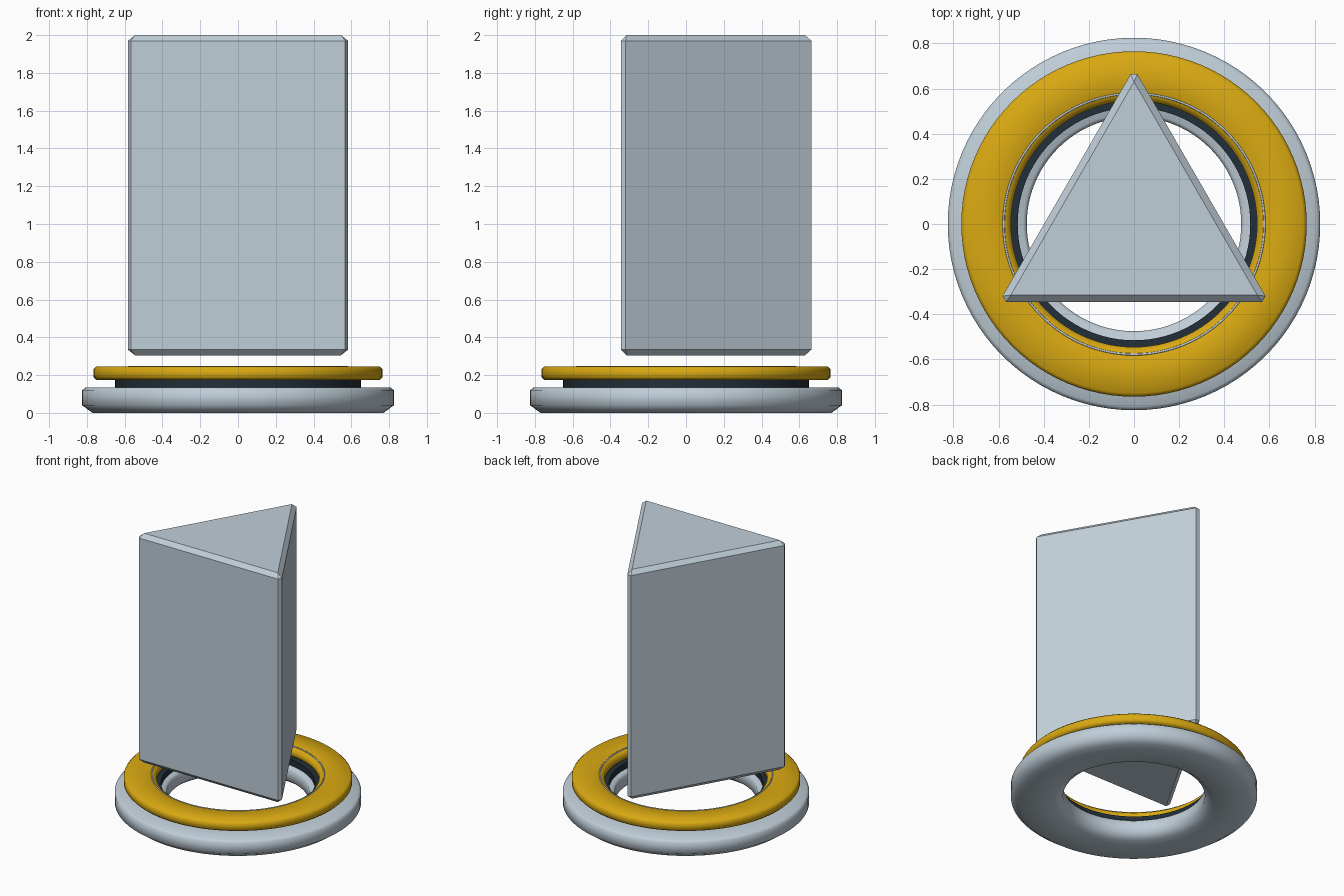
import bpy, bmesh, math
from mathutils import Matrix, Vector

cube = bpy.data.objects.get("Cube")
if cube:
    bpy.data.objects.remove(cube, do_unlink=True)


def material(name, rgb):
    m = bpy.data.materials.new(name)
    m.use_nodes = True
    m.diffuse_color = (*rgb, 1)
    bsdf = next(n for n in m.node_tree.nodes if n.type == 'BSDF_PRINCIPLED')
    bsdf.inputs["Base Color"].default_value = (*rgb, 1)
    return m


silver = material("pale silver", (0.53, 0.62, 0.69))
gold = material("gold", (0.70, 0.40, 0.006))
dark = material("dark slate", (0.016, 0.028, 0.04))


def add_object(name, bm, mat):
    bmesh.ops.recalc_face_normals(bm, faces=bm.faces)
    mesh = bpy.data.meshes.new(name)
    bm.to_mesh(mesh)
    bm.free()
    mesh.materials.append(mat)
    ob = bpy.data.objects.new(name, mesh)
    bpy.context.collection.objects.link(ob)
    return ob


def ring(name, profile, mat, angle=60, steps=96):
    """Spin a closed (radius, height) profile around z."""
    bm = bmesh.new()
    verts = [bm.verts.new((r, 0, z)) for r, z in profile]
    edges = [bm.edges.new((v, verts[i - 1])) for i, v in enumerate(verts)]
    bmesh.ops.spin(bm, geom=verts + edges, axis=(0, 0, 1), cent=(0, 0, 0),
                   angle=math.tau, steps=steps)
    bmesh.ops.remove_doubles(bm, verts=bm.verts, dist=0.0001)
    ob = add_object(name, bm, mat)
    bpy.ops.object.select_all(action='DESELECT')
    ob.select_set(True)
    bpy.context.view_layer.objects.active = ob
    bpy.ops.object.shade_smooth_by_angle(angle=math.radians(angle))
    return ob


# Rounded base ring
ring("base_ring", [(0.475, 0.04), (0.53, 0), (0.77, 0), (0.825, 0.04),
                   (0.825, 0.12), (0.808, 0.135), (0.49, 0.135), (0.475, 0.12)], silver)

# Dark spacer between the two rings
ring("spacer_ring", [(0.515, 0.13), (0.65, 0.13), (0.65, 0.18), (0.515, 0.18)], dark, 30)

# Gold collar
ring("gold_collar", [(0.545, 0.19), (0.56, 0.175), (0.75, 0.175), (0.765, 0.19),
                     (0.765, 0.23), (0.75, 0.245), (0.575, 0.245), (0.545, 0.225)], gold)

# Fine trim line set into the collar
trim = [(0.578 + 0.005 * math.cos(k * math.tau / 8), 0.244 + 0.005 * math.sin(k * math.tau / 8))
        for k in range(8)]
ring("trim_ring", trim, silver)

# Floating triangular prism with chamfered edges
bm = bmesh.new()
bmesh.ops.create_cone(bm, cap_ends=True, segments=3, radius1=0.69, radius2=0.69, depth=1.695)
tip = max(bm.verts, key=lambda v: v.co.y).co
turn = math.pi / 2 - math.atan2(tip.y, tip.x)
bmesh.ops.transform(bm, verts=bm.verts,
                    matrix=Matrix.Translation(Vector((0, 0, 1.1525))) @ Matrix.Rotation(turn, 4, 'Z'))
prism = add_object("prism", bm, silver)
bevel = prism.modifiers.new("chamfer", 'BEVEL')
bevel.width = 0.03
bevel.segments = 1
bevel.limit_method = 'NONE'
